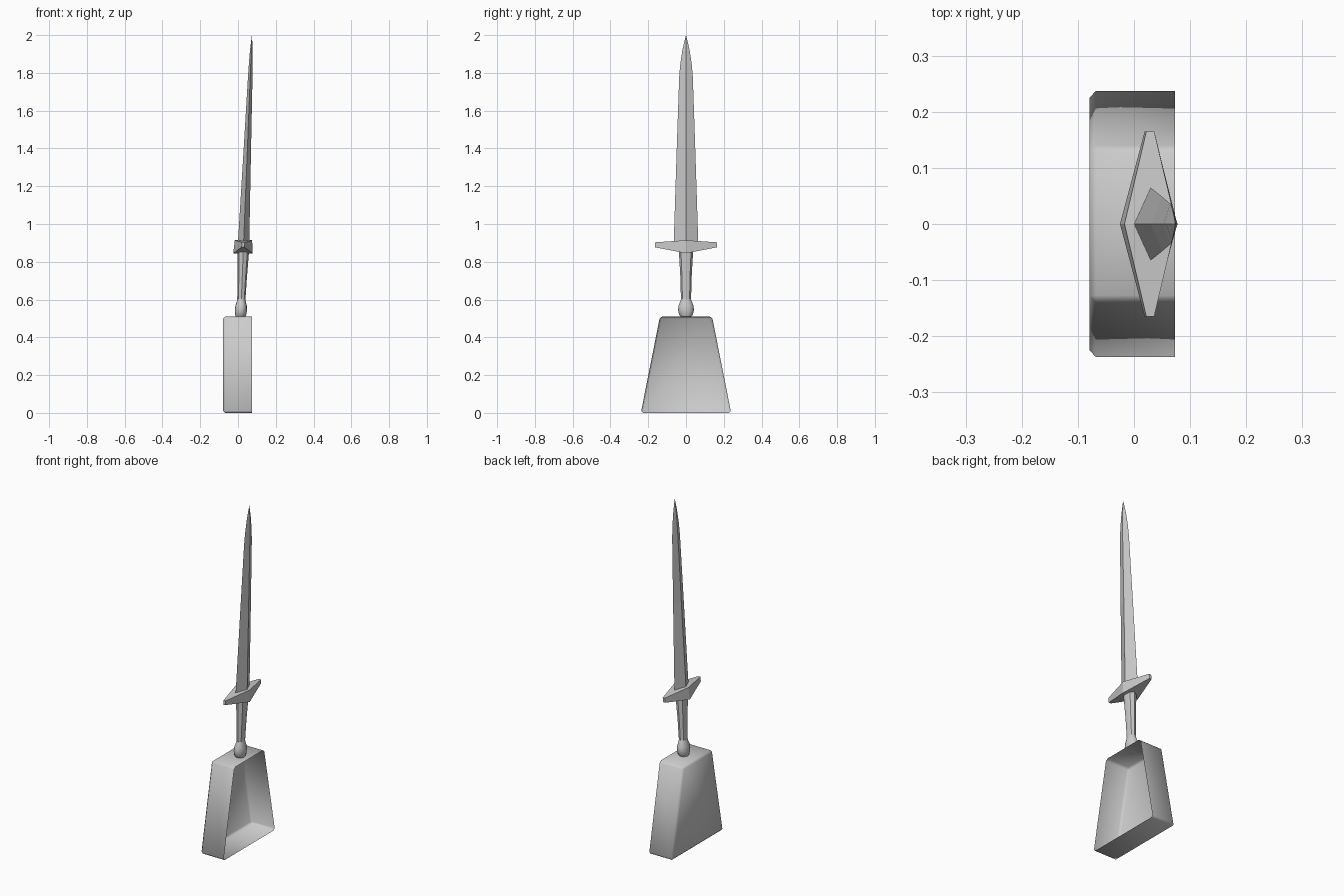
import bpy, bmesh, math

cube = bpy.data.objects.get("Cube")
if cube:
    bpy.data.objects.remove(cube, do_unlink=True)

steel = bpy.data.materials.new("light_grey")
steel.use_nodes = True
GREY = (0.6, 0.6, 0.6, 1)
steel.diffuse_color = GREY
steel.node_tree.nodes["Principled BSDF"].inputs["Base Color"].default_value = GREY


def finish(name, bm, smooth):
    mesh = bpy.data.meshes.new(name)
    bmesh.ops.recalc_face_normals(bm, faces=bm.faces)
    bm.to_mesh(mesh)
    bm.free()
    mesh.materials.append(steel)
    obj = bpy.data.objects.new(name, mesh)
    bpy.context.collection.objects.link(obj)
    for p in mesh.polygons:
        p.use_smooth = smooth
    return obj


def loft(name, rings, smooth=False):
    """Skin a stack of equal-length point rings and cap both ends."""
    bm = bmesh.new()
    loops = [[bm.verts.new(p) for p in ring] for ring in rings]
    n = len(loops[0])
    for a, b in zip(loops, loops[1:]):
        for i in range(n):
            j = (i + 1) % n
            bm.faces.new((a[i], a[j], b[j], b[i]))
    bm.faces.new(loops[0])
    bm.faces.new(loops[-1])
    bmesh.ops.remove_doubles(bm, verts=bm.verts, dist=0.0002)
    return finish(name, bm, smooth)


def axis_x(z):
    """The sword leans gently towards +x."""
    return 0.03 + 0.04 * (z - 0.91)


def ellipse(z, rx, ry, n):
    return [(axis_x(z) + rx * math.cos(math.tau * i / n),
             ry * math.sin(math.tau * i / n), z) for i in range(n)]


# Blade: diamond section narrowing to a curved point
blade = [(0.90, 0.030, 0.065), (1.4, 0.0195, 0.049), (1.78, 0.012, 0.036),
         (1.85, 0.010, 0.030), (1.92, 0.007, 0.019), (1.97, 0.003, 0.008),
         (2.0, 0.00005, 0.00005)]
loft("blade", [ellipse(z, rx, ry, 4) for z, rx, ry in blade])

# Crossguard: diamond plan, deep in the middle and shallow at the tips
guard = []
for y, low, high, lo_x, hi_x in [(-0.165, 0.877, 0.903, 0.007, 0.007),
                                 (0, 0.845, 0.914, 0.051, 0.046),
                                 (0.165, 0.877, 0.903, 0.007, 0.007)]:
    guard.append([(0.026 - lo_x, y, low), (0.026 + lo_x, y, low),
                  (0.029 + hi_x, y, high), (0.029 - hi_x, y, high)])
loft("crossguard", guard)

# Grip: faceted, tapering down to the pommel
grip = loft("grip", [ellipse(0.57, 0.021, 0.026, 8),
                     ellipse(0.72, 0.025, 0.030, 8),
                     ellipse(0.86, 0.031, 0.038, 8)], True)
pommel_profile = [(0.510, 0.026, 0.028), (0.522, 0.030, 0.037),
                  (0.545, 0.032, 0.042), (0.568, 0.030, 0.040),
                  (0.588, 0.024, 0.031), (0.605, 0.021, 0.026)]
pommel = loft("pommel", [ellipse(z, rx, ry, 16) for z, rx, ry in pommel_profile], True)

# Base: hollow tapered block, open on the +x side, with chamfered edges
bm = bmesh.new()
bmesh.ops.create_cube(bm, size=1)
for v in bm.verts:
    half = 0.138 if v.co.z > 0 else 0.239
    v.co = (0.073 if v.co.x > 0 else -0.079,
            math.copysign(half, v.co.y),
            0.51 if v.co.z > 0 else 0)
opening = [f for f in bm.faces if f.calc_center_median().x > 0.07]
bmesh.ops.delete(bm, geom=opening, context="FACES_ONLY")
bmesh.ops.bevel(bm, geom=[e for e in bm.edges if not e.is_boundary],
                offset=0.011, segments=1, affect="EDGES")
base = finish("hollow_base", bm, True)

for obj, angle in ((grip, 40), (pommel, 50), (base, 60)):
    bpy.ops.object.select_all(action="DESELECT")
    obj.select_set(True)
    bpy.context.view_layer.objects.active = obj
    bpy.ops.object.shade_smooth_by_angle(angle=math.radians(angle))
